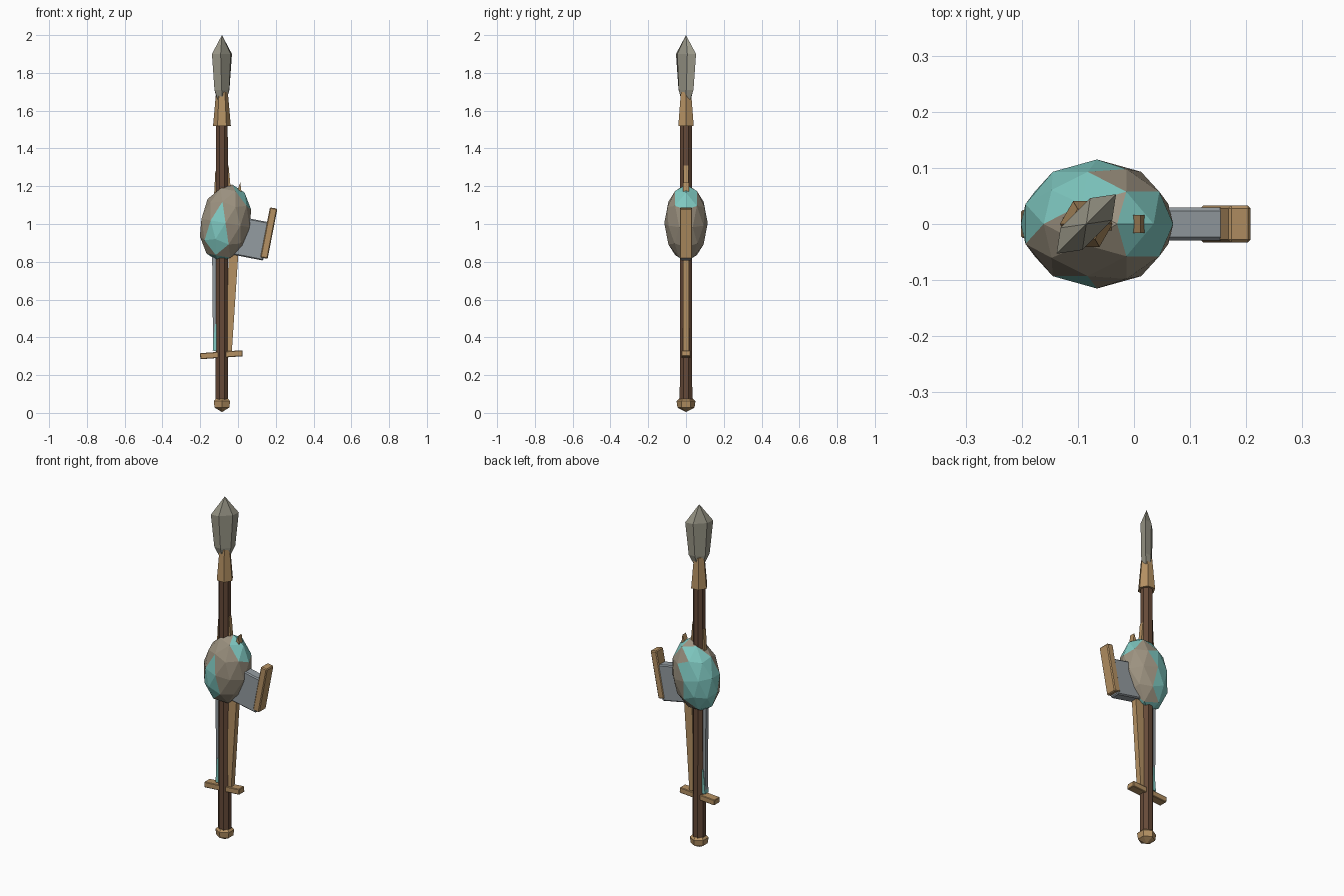
import bpy, bmesh, math
from mathutils import Matrix, Vector

cube = bpy.data.objects.get("Cube")
if cube:
    bpy.data.objects.remove(cube, do_unlink=True)


def material(name, srgb):
    rgba = [((c + 0.055) / 1.055) ** 2.4 for c in srgb] + [1]
    m = bpy.data.materials.new(name)
    m.use_nodes = True
    m.diffuse_color = rgba
    m.node_tree.nodes["Principled BSDF"].inputs["Base Color"].default_value = rgba
    return m


DARK_WOOD = material("dark wood", (0.40, 0.29, 0.22))
TAN = material("tan wood", (0.71, 0.57, 0.39))
STONE = material("warm stone", (0.61, 0.57, 0.50))
FLINT = material("flint", (0.60, 0.59, 0.53))
METAL = material("grey metal", (0.58, 0.61, 0.63))
TEAL = material("teal crystal", (0.50, 0.79, 0.76))
SHAFT_X = -0.085


def finish(name, bm, *mats):
    bmesh.ops.recalc_face_normals(bm, faces=bm.faces)
    mesh = bpy.data.meshes.new(name)
    bm.to_mesh(mesh)
    bm.free()
    for m in mats:
        mesh.materials.append(m)
    obj = bpy.data.objects.new(name, mesh)
    bpy.context.collection.objects.link(obj)
    return obj


def lathe(name, mat, sides, rings, turn=0):
    """Stack of polygon rings (z, half length, half depth) around the shaft."""
    bm = bmesh.new()
    spin = Matrix.Rotation(turn, 3, "Z")
    loops = []
    for z, rx, ry in rings:
        loop = []
        for i in range(sides):
            a = math.tau * (i + 0.5 * (sides == 8)) / sides
            p = spin @ Vector((rx * math.cos(a), ry * math.sin(a), 0))
            loop.append(bm.verts.new((SHAFT_X + p.x, p.y, z)))
        loops.append(loop)
    for low, high in zip(loops, loops[1:]):
        for i in range(sides):
            j = (i + 1) % sides
            bm.faces.new((low[i], low[j], high[j], high[i]))
    bm.faces.new(loops[0])
    bm.faces.new(loops[-1])
    bmesh.ops.remove_doubles(bm, verts=bm.verts, dist=0.0005)
    return finish(name, bm, mat)


def block(name, mat, centre, size, tilt, bevel=0):
    """Box tilted about the y axis."""
    bm = bmesh.new()
    bmesh.ops.create_cube(bm, size=1)
    bmesh.ops.scale(bm, vec=size, verts=bm.verts)
    if bevel:
        bmesh.ops.bevel(bm, geom=bm.edges[:], offset=bevel, segments=1, affect="EDGES")
    turn = Matrix.Rotation(math.radians(tilt), 4, "Y")
    bmesh.ops.transform(bm, matrix=Matrix.Translation(centre) @ turn, verts=bm.verts)
    return finish(name, bm, mat)


def slab(name, mat, outline, depth):
    """Flat x-z outline extruded evenly along y."""
    bm = bmesh.new()
    face = bm.faces.new([bm.verts.new((x, -depth, z)) for x, z in outline])
    out = bmesh.ops.extrude_face_region(bm, geom=[face])
    verts = [v for v in out["geom"] if isinstance(v, bmesh.types.BMVert)]
    bmesh.ops.translate(bm, vec=(0, 2 * depth, 0), verts=verts)
    return finish(name, bm, mat)


# Spear: shaft, faceted pommel, socket and flint point
lathe("shaft", DARK_WOOD, 8, [(0.04, 0.036, 0.036), (1.6, 0.033, 0.033)])
lathe("pommel", TAN, 6, [(0.005, 0.001, 0.001), (0.028, 0.045, 0.045),
                         (0.062, 0.05, 0.05), (0.075, 0.036, 0.036)], math.pi / 6)
lathe("socket", TAN, 6, [(1.52, 0.047, 0.047), (1.7, 0.031, 0.031)])
lathe("spear_point", FLINT, 6, [(1.66, 0.032, 0.024), (1.71, 0.056, 0.03),
                                (1.9, 0.075, 0.032), (2.0, 0.0001, 0.0001)], math.pi / 4)

# Boulder head with crystal patches picked by direction
bm = bmesh.new()
bmesh.ops.create_icosphere(bm, subdivisions=2, radius=1)
patches = [((-0.7, 0.7, 0), 0.5), ((-0.25, -0.85, -0.35), 0.84),
           ((0.5, 0, 0.87), 0.91), ((0.2, 0, -0.95), 0.85)]
for f in bm.faces:
    d = f.calc_center_median().normalized()
    f.material_index = int(any(d.dot(Vector(p).normalized()) > t for p, t in patches))
bmesh.ops.scale(bm, vec=(0.136, 0.115, 0.207), verts=bm.verts)
lean = Matrix.Translation((-0.066, 0, 1.005)) @ Matrix.Rotation(math.radians(10), 4, "Y")
bmesh.ops.transform(bm, matrix=lean, verts=bm.verts)
finish("boulder", bm, STONE, TEAL)

# Hammer block with its wooden cap
block("hammer_block", METAL, (0.06, 0, 0.925), (0.19, 0.058, 0.205), 11, 0.006)
block("hammer_cap", TAN, (0.163, 0, 0.952), (0.04, 0.066, 0.27), 11, 0.005)

# Crossguard and the slim pieces bound against the shaft
block("crossguard", TAN, (-0.088, 0, 0.308), (0.225, 0.05, 0.032), -4, 0.003)
slab("tan_stave", TAN, [(-0.065, 0.32), (-0.033, 0.32), (0.0, 0.82), (0.02, 1.16),
                        (0.012, 1.22), (-0.01, 1.16), (-0.05, 0.82)], 0.016)
slab("blade", METAL, [(-0.132, 0.33), (-0.1, 0.32), (-0.1, 0.85), (-0.137, 0.85)], 0.012)
slab("blade_crystal", TEAL, [(-0.134, 0.33), (-0.1, 0.33), (-0.1, 0.47), (-0.122, 0.47)], 0.017)

# Splinters rising beside the shaft above the boulder
slab("right_splinter", TAN, [(-0.08, 1.15), (-0.035, 1.15), (-0.05, 1.31), (-0.07, 1.31)], 0.012)
slab("left_splinter", TAN, [(-0.128, 1.13), (-0.09, 1.13), (-0.1, 1.29), (-0.12, 1.28)], 0.012)
